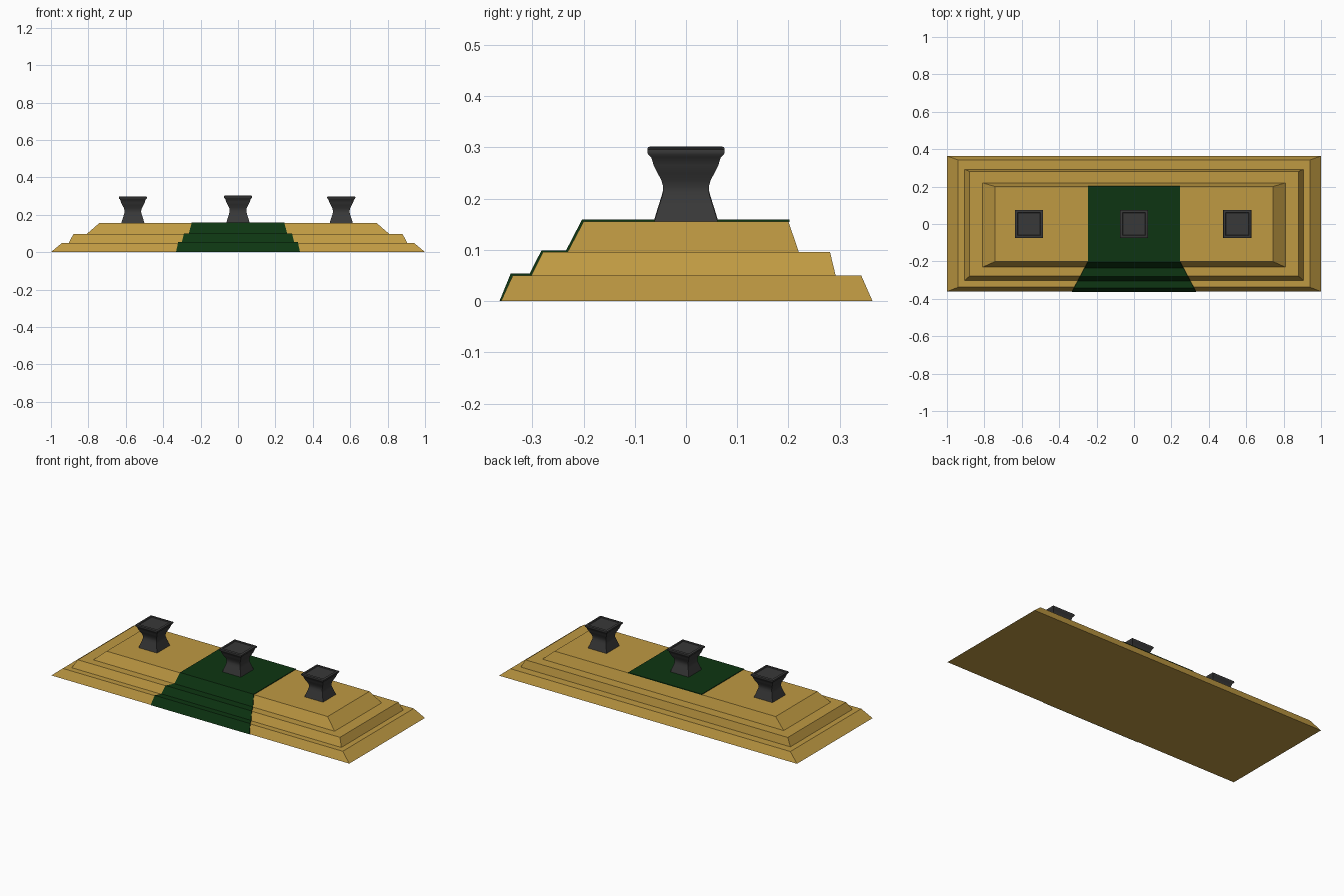
import bpy, bmesh

if "Cube" in bpy.data.objects:
    bpy.data.objects.remove(bpy.data.objects["Cube"])


def material(name, rgb):
    m = bpy.data.materials.new(name)
    m.diffuse_color = (*rgb, 1)
    m.use_nodes = True
    m.node_tree.nodes["Principled BSDF"].inputs["Base Color"].default_value = m.diffuse_color
    return m


gold = material("gold", (0.52, 0.32, 0.055))
green = material("green", (0.004, 0.036, 0.006))
dark = material("dark_grey", (0.04, 0.04, 0.04))


def make(name, bm, mat):
    bmesh.ops.recalc_face_normals(bm, faces=bm.faces)
    me = bpy.data.meshes.new(name)
    bm.to_mesh(me)
    bm.free()
    me.materials.append(mat)
    ob = bpy.data.objects.new(name, me)
    bpy.context.collection.objects.link(ob)
    return ob


def loft(rings):
    """Closed skin through rectangles given as (half_x, y_front, y_back, z)."""
    bm = bmesh.new()
    loops = [[bm.verts.new(p) for p in
              ((-x, y0, z), (x, y0, z), (x, y1, z), (-x, y1, z))]
             for x, y0, y1, z in rings]
    for a, b in zip(loops, loops[1:]):
        for i in range(4):
            j = (i + 1) % 4
            bm.faces.new((a[i], a[j], b[j], b[i]))
    bm.faces.new(loops[0][::-1])
    bm.faces.new(loops[-1])
    return bm


# Stepped podium: three sloped tiers in one skin
make("stepped_podium", loft([
    (1.0, -0.361, 0.364, 0.0), (0.94, -0.338, 0.342, 0.05),
    (0.905, -0.302, 0.292, 0.05), (0.88, -0.279, 0.281, 0.096),
    (0.81, -0.231, 0.22, 0.096), (0.742, -0.2, 0.2, 0.155)]), gold)

# Carpet: thin strip following the front steps, flaring towards the floor
outer = [(-0.364, 0.0), (-0.342, 0.054), (-0.305, 0.054), (-0.282, 0.099),
         (-0.234, 0.099), (-0.203, 0.159), (0.202, 0.159)]
inner = [(-0.360, 0.0), (-0.337, 0.049), (-0.301, 0.049), (-0.278, 0.095),
         (-0.230, 0.095), (-0.199, 0.154), (0.202, 0.154)]
bm = bmesh.new()
sections = []
for (yo, zo), (yi, zi) in zip(outer, inner):
    w = 0.247 + 0.525 * max(0.0, -0.203 - yo)
    sections.append([bm.verts.new(p) for p in
                     ((-w, yo, zo), (w, yo, zo), (w, yi, zi), (-w, yi, zi))])
for a, b in zip(sections, sections[1:]):
    for i in range(4):
        j = (i + 1) % 4
        bm.faces.new((a[i], a[j], b[j], b[i]))
bm.faces.new(sections[0])
bm.faces.new(sections[-1])
make("carpet", bm, green)

# Square flared pedestals: (half width, height), ending in a shallow top recess
profile = [(0.062, 0.0), (0.055, 0.023), (0.048, 0.045), (0.0445, 0.058),
           (0.0445, 0.068), (0.048, 0.081), (0.055, 0.094), (0.063, 0.11),
           (0.068, 0.126), (0.074, 0.131), (0.0755, 0.136), (0.0745, 0.141),
           (0.070, 0.143), (0.062, 0.143), (0.059, 0.139)]
for name, x, z in (("left_pedestal", -0.562, 0.155),
                   ("centre_pedestal", 0.0, 0.159),
                   ("right_pedestal", 0.552, 0.155)):
    ob = make(name, loft([(w, -w, w, h) for w, h in profile]), dark)
    ob.location = (x, 0, z)
    bpy.ops.object.select_all(action='DESELECT')
    ob.select_set(True)
    bpy.context.view_layer.objects.active = ob
    bpy.ops.object.shade_smooth_by_angle(angle=0.6)
